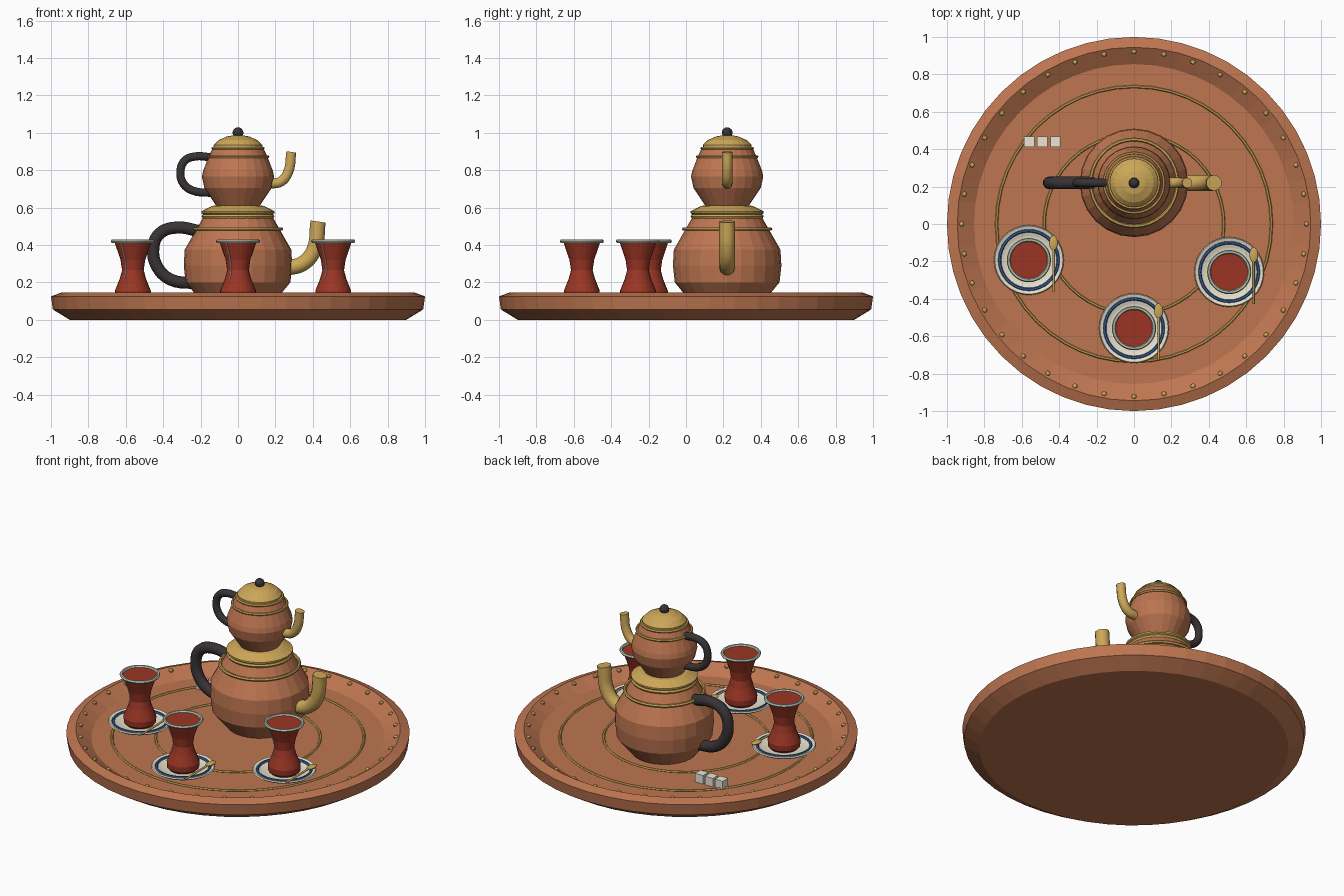
import bpy, math
from mathutils import Matrix, Vector

if "Cube" in bpy.data.objects:
    bpy.data.objects.remove(bpy.data.objects["Cube"])


def mat(name, rgb):
    m = bpy.data.materials.new(name)
    m.diffuse_color = (*[c ** 2.2 for c in rgb], 1)
    m.use_nodes = True
    m.node_tree.nodes["Principled BSDF"].inputs["Base Color"].default_value = m.diffuse_color
    return m


COPPER = mat("copper", (.74, .46, .32))
BRASS = mat("brass", (.80, .65, .35))
DARK = mat("dark_handle", (.23, .21, .22))
TEA = mat("tea", (.60, .22, .16))
RIM = mat("glass_rim", (.74, .77, .70))
WHITE = mat("porcelain", (.90, .87, .79))
BLUE = mat("blue_glaze", (.22, .38, .60))
SUGAR = mat("sugar", (.93, .90, .84))


def mesh_obj(name, verts, faces, m, loc=(0, 0, 0)):
    me = bpy.data.meshes.new(name)
    me.from_pydata(verts, [], faces)
    me.materials.append(m)
    ob = bpy.data.objects.new(name, me)
    ob.location = loc
    bpy.context.collection.objects.link(ob)
    return ob


def lathe(name, prof, m, loc=(0, 0, 0), n=24):
    """Spin (radius, z) points, bottom to top, and cap both ends."""
    verts = [(r * math.cos(2 * math.pi * i / n), r * math.sin(2 * math.pi * i / n), z)
             for r, z in prof for i in range(n)]
    faces = [(k * n + i, k * n + (i + 1) % n, (k + 1) * n + (i + 1) % n, (k + 1) * n + i)
             for k in range(len(prof) - 1) for i in range(n)]
    faces.append(tuple(reversed(range(n))))
    faces.append(tuple(range((len(prof) - 1) * n, len(prof) * n)))
    return mesh_obj(name, verts, faces, m, loc)


def ring(name, R, r, z, m, loc=(0, 0, 0), n=36):
    bpy.ops.mesh.primitive_torus_add(major_radius=R, minor_radius=r, major_segments=n,
                                     minor_segments=6, location=(loc[0], loc[1], z))
    ob = bpy.context.object
    ob.name = name
    ob.data.materials.append(m)
    return ob


def ball(name, loc, scale, m, seg=12):
    bpy.ops.mesh.primitive_uv_sphere_add(segments=seg, ring_count=seg // 2 + 1,
                                         radius=1, location=loc)
    ob = bpy.context.object
    ob.scale = scale
    ob.name = name
    ob.data.materials.append(m)
    return ob


def tube(name, pts, r, m, smooth=True):
    """Round tube along points."""
    cu = bpy.data.curves.new(name, 'CURVE')
    cu.dimensions = '3D'
    cu.bevel_depth = r
    cu.bevel_resolution = 3
    cu.use_fill_caps = True
    cu.resolution_u = 5
    sp = cu.splines.new('BEZIER')
    sp.bezier_points.add(len(pts) - 1)
    for bp, p in zip(sp.bezier_points, pts):
        bp.co = p
        bp.handle_left_type = bp.handle_right_type = 'AUTO' if smooth else 'VECTOR'
    cu.materials.append(m)
    ob = bpy.data.objects.new(name, cu)
    bpy.context.collection.objects.link(ob)
    return ob


# Tray with sloped rim, inlaid rings and rivets
FLOOR = .09
lathe("tray", [(.9, 0), (.99, .055), (1, .125), (.945, .145), (.855, FLOOR)], COPPER, n=48)
for R in (.48, .735):
    ring("tray_inlay_ring", R, .008, FLOOR + .002, BRASS, n=48)
for i in range(36):
    a = math.radians(10 * i)
    ball("tray_rivet", (.922 * math.cos(a), .922 * math.sin(a), .132), (.015, .015, .012), BRASS, 8)

# Stacked teapots
PY = .22
P = (0, PY, 0)
lathe("lower_pot", [(.19, FLOOR), (.28, .2), (.29, .29), (.285, .375), (.225, .48), (.185, .55)], COPPER, P)
ring("lower_pot_band", .232, .01, .485, BRASS, P)
ring("lower_pot_collar", .183, .012, .553, BRASS, P)
lathe("lower_pot_lid", [(.17, .55), (.195, .57), (.195, .58), (.14, .608), (.1, .615)], BRASS, P)
lathe("upper_pot", [(.11, .6), (.18, .705), (.193, .765), (.187, .795), (.158, .87), (.135, .92)], COPPER, P)
ring("upper_pot_band", .16, .008, .872, BRASS, P)
ring("upper_pot_collar", .134, .009, .917, BRASS, P)
lathe("upper_pot_lid", [(.13, .915), (.13, .935), (.105, .96), (.06, .98), (.02, .987)], BRASS, P)
ball("lid_knob", (0, PY, 1.0), (.029,) * 3, DARK)


def side(*pts):
    return [(x, PY, z) for x, z in pts]


tube("lower_handle", side((-.21, .475), (-.33, .493), (-.42, .46), (-.453, .38),
                          (-.43, .28), (-.36, .215), (-.23, .195)), .034, DARK)
tube("upper_handle", side((-.14, .868), (-.23, .873), (-.285, .85), (-.308, .79),
                          (-.29, .725), (-.24, .69), (-.14, .678)), .023, DARK)
tube("lower_spout", side((.25, .275), (.345, .3), (.405, .37), (.428, .525)), .043, BRASS)
tube("upper_spout", side((.17, .728), (.228, .738), (.268, .79), (.285, .897)), .028, BRASS)

# Tea glasses on saucers with spoons
GLASS = [(.075, .1), (.094, .12), (.096, .155), (.07, .22), (.058, .265), (.066, .32), (.083, .37), (.1, .42)]
for gx, gy in ((-.562, -.193), (0, -.557), (.509, -.257)):
    L = (gx, gy, 0)
    lathe("saucer", [(.11, FLOOR), (.17, .108), (.187, .12), (.182, .127), (.13, .11), (.1, .105)], WHITE, L, 32)
    ring("saucer_blue_band", .157, .009, .119, BLUE, L)
    lathe("tea_glass", GLASS, TEA, L)
    ring("glass_rim", .108, .01, .42, RIM, L)
    a = math.radians(-130)
    tube("glass_highlight", [(gx + r * math.cos(a), gy + r * math.sin(a), z)
                             for r, z in GLASS[3:]], .004, RIM)
    ball("spoon_bowl", (gx + .131, gy + .092, .137), (.024, .042, .009), BRASS)
    tube("spoon_handle", [(gx + .131, gy + .07, .137), (gx + .131, gy - .17, .134)], .006, BRASS, False)

# Sugar cubes
for i in range(3):
    bpy.ops.mesh.primitive_cube_add(size=.055, location=(-.56 + .07 * i, .44, FLOOR + .0275))
    bpy.context.object.name = "sugar_cube"
    bpy.context.object.data.materials.append(SUGAR)
